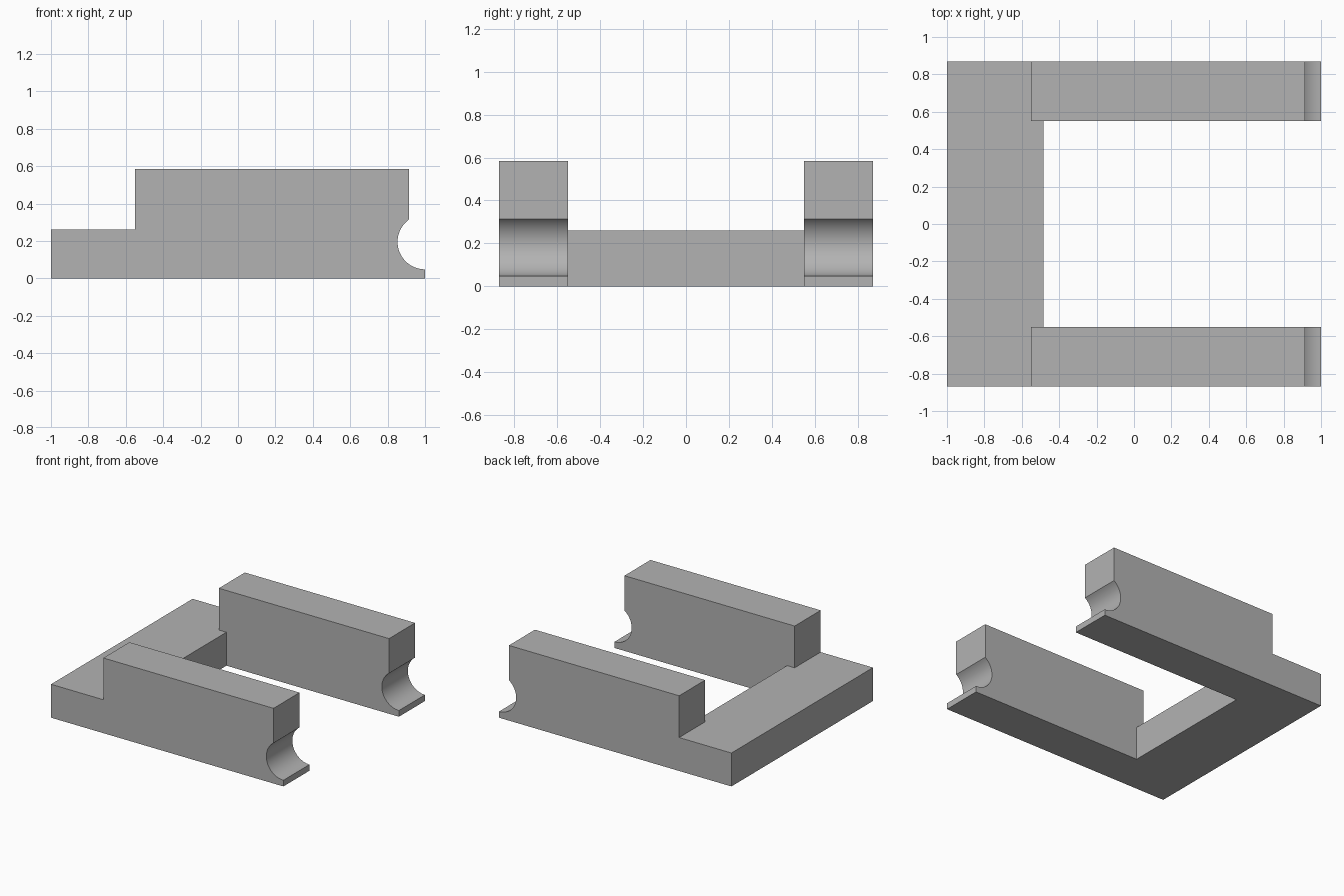
import bpy
import bmesh
import math

cube = bpy.data.objects.get("Cube")
if cube:
    bpy.data.objects.remove(cube, do_unlink=True)

HALF_WIDTH, INNER = 0.87, 0.55      # outer and inner faces of the arms
STEP_X, STEP_Z = -0.55, 0.26        # low crossbar step
BAR_X, TOP, TIP_X = -0.485, 0.585, 0.915

grey = bpy.data.materials.new("plain grey")
grey.use_nodes = True
colour = (0.45, 0.45, 0.45, 1)
grey.diffuse_color = colour
grey.node_tree.nodes["Principled BSDF"].inputs["Base Color"].default_value = colour


def extrude_profile(name, points, half):
    """Extrude an x-z outline along y from -half to half."""
    bm = bmesh.new()
    face = bm.faces.new([bm.verts.new((x, -half, z)) for x, z in points])
    result = bmesh.ops.extrude_face_region(bm, geom=[face])
    verts = [v for v in result["geom"] if isinstance(v, bmesh.types.BMVert)]
    bmesh.ops.translate(bm, vec=(0, 2 * half, 0), verts=verts)
    bmesh.ops.recalc_face_normals(bm, faces=bm.faces)
    mesh = bpy.data.meshes.new(name)
    bm.to_mesh(mesh)
    bm.free()
    mesh.materials.append(grey)
    obj = bpy.data.objects.new(name, mesh)
    bpy.context.collection.objects.link(obj)
    return obj


# Round notch at the arm tips, from the bottom lip up to the tip face
cx, cz, r = 1.0, 0.195, 0.147
start = math.radians(270)
end = math.acos((TIP_X - cx) / r)
steps = 24
notch = []
for i in range(steps + 1):
    a = start + (end - start) * i / steps
    notch.append((cx + r * math.cos(a), cz + r * math.sin(a)))

# Side outline of the whole bracket
outline = [(-1, 0), (1, 0)] + notch + [
    (TIP_X, TOP), (STEP_X, TOP), (STEP_X, STEP_Z), (-1, STEP_Z)]
bracket = extrude_profile("u_shaped_bracket", outline, HALF_WIDTH)

# Opening between the two arms, leaving the low crossbar
opening = [(BAR_X, -0.1), (1.2, -0.1), (1.2, 0.8),
           (STEP_X, 0.8), (STEP_X, STEP_Z), (BAR_X, STEP_Z)]
cutter = extrude_profile("opening_cutter", opening, INNER)
cutter.hide_render = True

cut = bracket.modifiers.new("arm opening", "BOOLEAN")
cut.operation = "DIFFERENCE"
cut.solver = "EXACT"
cut.object = cutter

# Apply the cut and remove the helper
bpy.ops.object.select_all(action="DESELECT")
bracket.select_set(True)
bpy.context.view_layer.objects.active = bracket
bpy.ops.object.modifier_apply(modifier=cut.name)
bpy.data.objects.remove(cutter, do_unlink=True)
bpy.ops.object.shade_smooth_by_angle(angle=math.radians(30))
